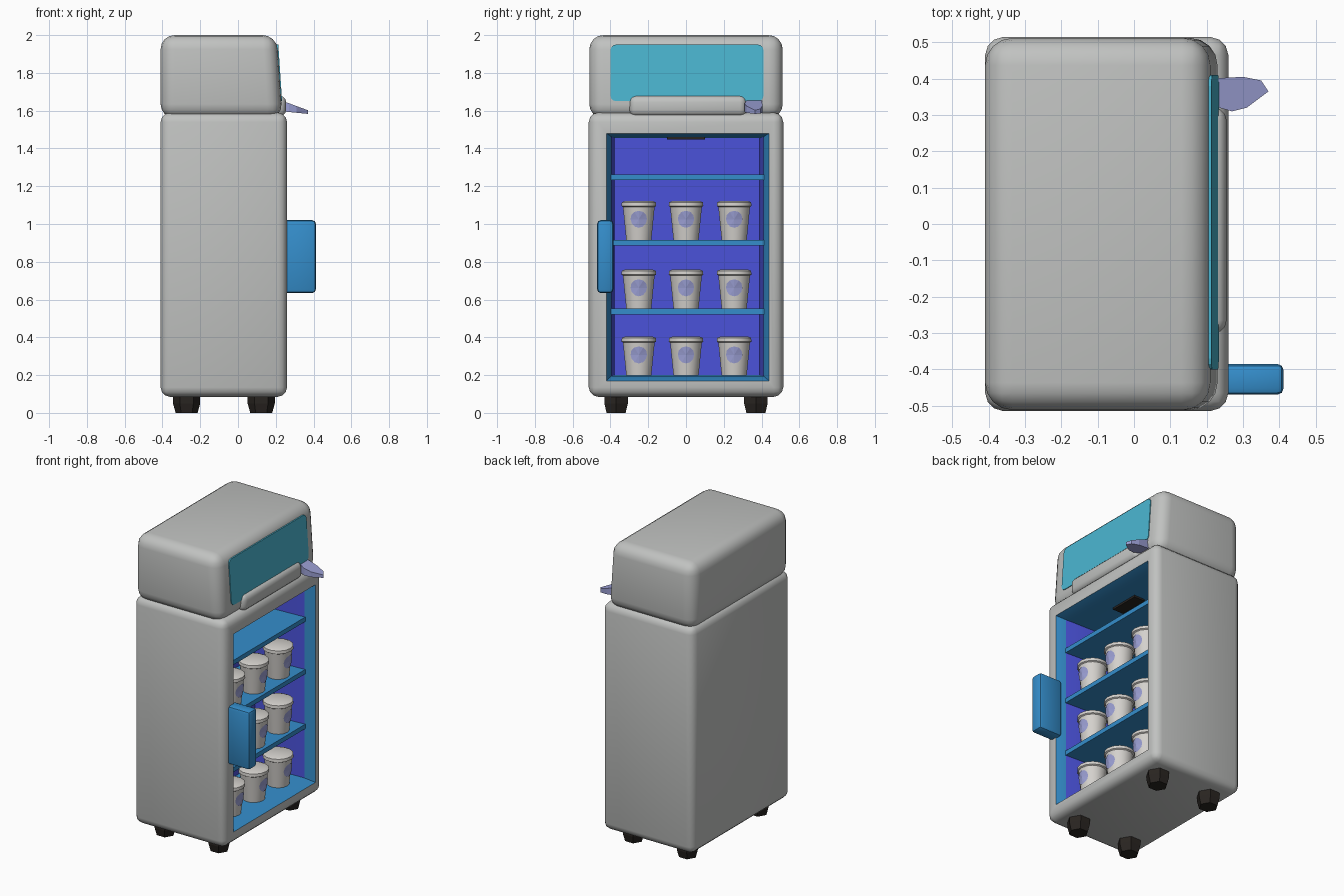
import bpy, bmesh, math
from mathutils import Vector

if "Cube" in bpy.data.objects:
    bpy.data.objects.remove(bpy.data.objects["Cube"])


def material(name, rgb):
    m = bpy.data.materials.new(name)
    m.diffuse_color = (*rgb, 1)
    m.use_nodes = True
    m.node_tree.nodes["Principled BSDF"].inputs["Base Color"].default_value = m.diffuse_color
    return m


GREY = material("casing_grey", (0.53, 0.54, 0.53))
TEAL = material("sign_teal", (0.07, 0.47, 0.64))
LIGHT = material("light_blue", (0.035, 0.27, 0.60))
DEEP = material("deep_blue", (0.07, 0.085, 0.70))
LILAC = material("lilac", (0.33, 0.35, 0.66))
WHITE = material("cup_white", (0.66, 0.64, 0.61))
DARK = material("foot_black", (0.022, 0.018, 0.015))


def finish(bm, name, mats, smooth=True):
    bmesh.ops.recalc_face_normals(bm, faces=bm.faces[:])
    me = bpy.data.meshes.new(name)
    bm.to_mesh(me)
    bm.free()
    for m in mats:
        me.materials.append(m)
    ob = bpy.data.objects.new(name, me)
    bpy.context.collection.objects.link(ob)
    if smooth:
        bpy.ops.object.select_all(action='DESELECT')
        ob.select_set(True)
        bpy.context.view_layer.objects.active = ob
        bpy.ops.object.shade_smooth_by_angle(angle=math.radians(40))
    return ob


def bevel(bm, edges, width, segs):
    bmesh.ops.bevel(bm, geom=edges, offset=width, segments=segs,
                    affect='EDGES', profile=0.5, clamp_overlap=True)


def box(name, lo, hi, mat, width=0, segs=3, warp=None):
    bm = bmesh.new()
    bmesh.ops.create_cube(bm, size=1)
    lo, hi = Vector(lo), Vector(hi)
    for v in bm.verts:
        v.co = Vector([lo[i] + (v.co[i] + 0.5) * (hi[i] - lo[i]) for i in range(3)])
        if warp:
            warp(v.co)
    if width:
        bevel(bm, bm.edges[:], width, segs)
    return finish(bm, name, [mat], width > 0)


def lathe(name, profile, sides, mat, at, smooth=True):
    bm = bmesh.new()
    rings = [[bm.verts.new((at[0] + r * math.cos(2 * math.pi * k / sides),
                            at[1] + r * math.sin(2 * math.pi * k / sides),
                            at[2] + z)) for k in range(sides)] for r, z in profile]
    for a, b in zip(rings, rings[1:]):
        for k in range(sides):
            n = (k + 1) % sides
            bm.faces.new((a[k], a[n], b[n], b[k]))
    bm.faces.new(rings[0])
    bm.faces.new(rings[-1])
    return finish(bm, name, [mat], smooth)


# Lower cabinet: nested rectangles (x, y0, y1, z0, z1) bridged into casing and recess
bm = bmesh.new()
loops = [(-0.41, -0.515, 0.515, 0.085, 1.59),
         (0.26, -0.515, 0.515, 0.085, 1.59),
         (0.26, -0.42, 0.44, 0.17, 1.48),
         (0.20, -0.395, 0.41, 0.195, 1.462),
         (-0.15, -0.375, 0.39, 0.20, 1.455)]
rects = [[bm.verts.new(p) for p in ((x, a, c), (x, b, c), (x, b, d), (x, a, d))]
         for x, a, b, c, d in loops]
bm.faces.new(rects[0])
bm.faces.new(rects[-1]).material_index = 2
for s in range(4):
    for k in range(4):
        n = (k + 1) % 4
        f = bm.faces.new((rects[s][k], rects[s][n], rects[s + 1][n], rects[s + 1][k]))
        f.material_index = (0, 0, 1, 2 if k % 2 else 1)[s]
outer = set(rects[0] + rects[1])
bevel(bm, [e for e in bm.edges if all(v in outer for v in e.verts)], 0.05, 3)
finish(bm, "cabinet", [GREY, LIGHT, DEEP])


# Upper casing with a front that leans back
def lean(co):
    if co.x > 0:
        co.x -= (co.z - 1.56) / 0.44 * 0.03


box("upper_casing", (-0.41, -0.512, -0.0 + 1.56), (0.235, 0.512, 2.0), GREY, 0.075, 4, lean)
box("front_ledge", (0.12, -0.30, 1.57), (0.255, 0.32, 1.68), GREY, 0.035, 3)


# Sign panel: thin rounded plate following the lean
def panel_lean(co):
    co.x -= (co.z - 1.65) / 0.30 * 0.020


bm = bmesh.new()
bmesh.ops.create_cube(bm, size=1)
for v in bm.verts:
    v.co = Vector((0.229 + v.co.x * 0.009, 0.005 + v.co.y * 0.81, 1.80 + v.co.z * 0.30))
bevel(bm, [e for e in bm.edges if abs(e.verts[0].co.x - e.verts[1].co.x) > 0.001], 0.03, 3)
for v in bm.verts:
    panel_lean(v.co)
finish(bm, "sign_panel", [TEAL], False)

# Lever: outline seen from above, sloping down to its tip
bm = bmesh.new()
outline = [(0.20, 0.33), (0.27, 0.31), (0.31, 0.32), (0.37, 0.365), (0.35, 0.395), (0.30, 0.405), (0.20, 0.40)]
top = [bm.verts.new((x, y, 1.665 - (x - 0.20) * 0.37)) for x, y in outline]
low = [bm.verts.new((x, y, 1.60 - (x - 0.20) * 0.10)) for x, y in outline]
bm.faces.new(top)
bm.faces.new(low)
for k in range(len(outline)):
    n = (k + 1) % len(outline)
    bm.faces.new((top[k], top[n], low[n], low[k]))
finish(bm, "lever", [LILAC], False)

# Door handle
box("door_handle", (0.24, -0.47, 0.635), (0.412, -0.385, 1.02), LIGHT, 0.018, 2)

# Shelves and ceiling lamp
for i, z in enumerate((0.552, 0.915, 1.262)):
    box(f"shelf_{i + 1}", (-0.152, -0.40, z - 0.03), (0.205, 0.415, z), LIGHT)
box("ceiling_lamp", (0.0, -0.10, 1.447), (0.08, 0.10, 1.47), DARK)

# Cups in three rows, each with a lilac patch facing the opening
CUP = [(0.068, 0), (0.086, 0.175), (0.094, 0.18), (0.092, 0.20), (0.075, 0.207)]
for row, z in enumerate((0.197, 0.552, 0.915)):
    for col, y in enumerate((-0.25, 0.0, 0.255)):
        at = (0.115, y, z)
        lathe(f"cup_{row}_{col}", CUP, 14, WHITE, at)
        bm = bmesh.new()

        def on_cup(ang, h):
            r = 0.068 + 0.018 * h / 0.175 + 0.004
            return bm.verts.new((at[0] + r * math.cos(ang), y + r * math.sin(ang), z + h))

        centre = on_cup(0, 0.11)
        rim = [on_cup(0.55 * math.cos(t * math.pi / 6), 0.11 + 0.045 * math.sin(t * math.pi / 6))
               for t in range(12)]
        for k in range(12):
            bm.faces.new((centre, rim[k], rim[(k + 1) % 12]))
        finish(bm, f"cup_patch_{row}_{col}", [LILAC], False)

# Feet
for x in (-0.272, 0.123):
    for y in (-0.37, 0.37):
        lathe("foot", [(0.058, 0), (0.072, 0.05), (0.072, 0.11)], 6, DARK, (x, y, 0), False)
